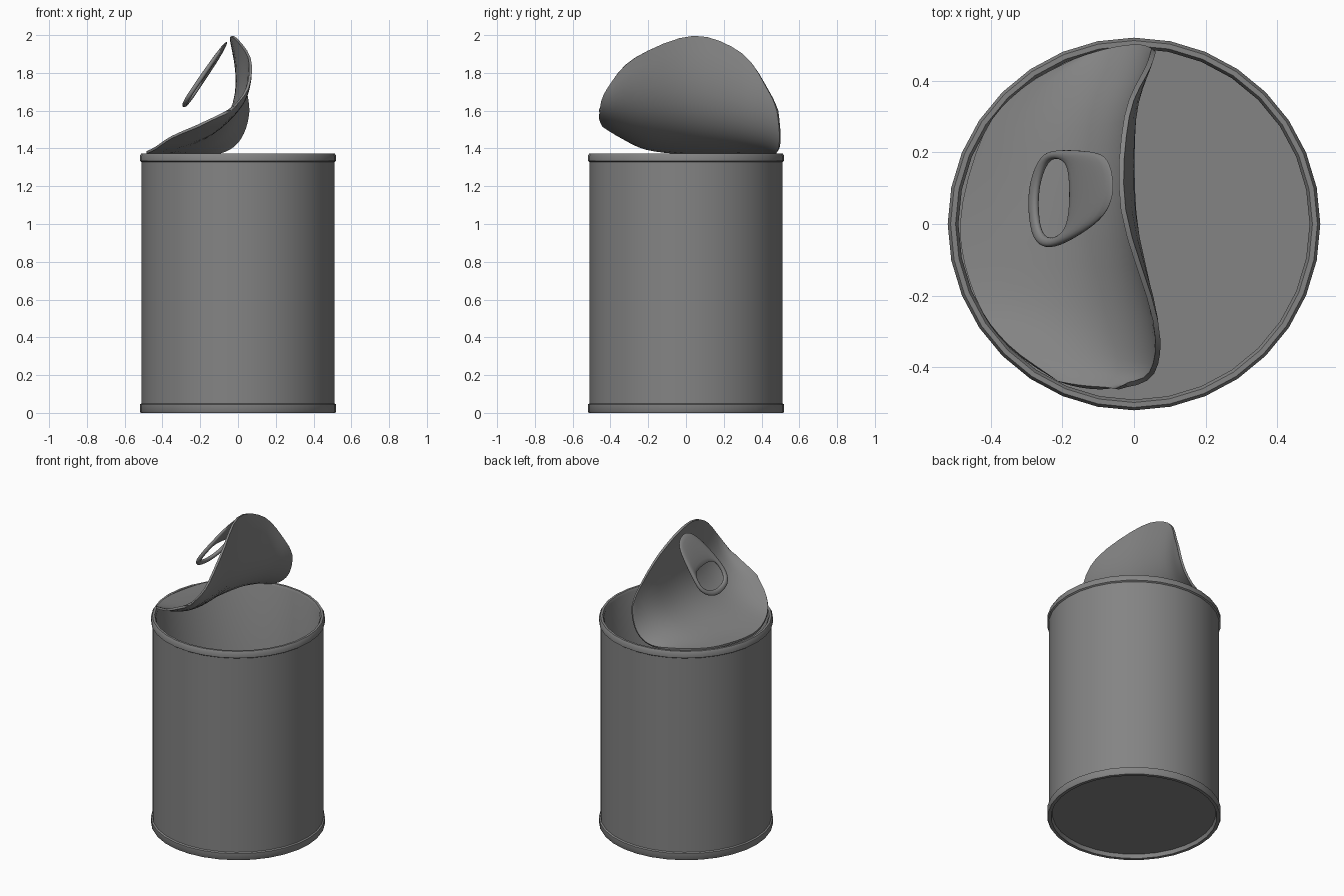
import bpy, bmesh, math
from mathutils import Vector

old = bpy.data.objects.get("Cube")
if old:
    bpy.data.objects.remove(old, do_unlink=True)

metal = bpy.data.materials.new("grey metal")
metal.use_nodes = True
grey = (0.23, 0.23, 0.23, 1)
metal.diffuse_color = grey
metal.node_tree.nodes["Principled BSDF"].inputs["Base Color"].default_value = grey


def finish(bm, name, thickness=0, smooth_levels=0, angle=35):
    """Turn a bmesh into a shaded metal object, optionally thickened and rounded."""
    bmesh.ops.recalc_face_normals(bm, faces=bm.faces)
    mesh = bpy.data.meshes.new(name)
    bm.to_mesh(mesh)
    bm.free()
    obj = bpy.data.objects.new(name, mesh)
    bpy.context.collection.objects.link(obj)
    mesh.materials.append(metal)
    bpy.ops.object.select_all(action='DESELECT')
    obj.select_set(True)
    bpy.context.view_layer.objects.active = obj
    if thickness:
        solid = obj.modifiers.new("thickness", 'SOLIDIFY')
        solid.thickness = thickness
        solid.offset = 0
    if smooth_levels:
        obj.modifiers.new("rounding", 'SUBSURF').levels = smooth_levels
    for name in [m.name for m in obj.modifiers]:
        bpy.ops.object.modifier_apply(modifier=name)
    bpy.ops.object.shade_smooth_by_angle(angle=math.radians(angle))
    return obj


def spline(points, t):
    """Smooth curve through the points, with t running from 0 to 1."""
    last = len(points) - 1
    i = min(int(t * last), last - 1)
    f = t * last - i
    a, b, c, d = (points[max(0, min(last, i + k))] for k in (-1, 0, 1, 2))
    return b + (c - a) * (f / 2) + (a * 2 - b * 5 + c * 4 - d) * (f * f / 2) \
        + (b * 3 - a - c * 3 + d) * (f ** 3 / 2)


# Can: hollow lathed body with a rolled rim at both ends and a recessed base
profile = [(0, .025), (.488, .025), (.495, 0), (.515, 0), (.52, .008), (.52, .045),
           (.511, .05), (.511, 1.328), (.52, 1.334), (.52, 1.36), (.512, 1.374),
           (.498, 1.374), (.49, 1.36), (.49, .045), (0, .045)]
bm = bmesh.new()
ring = [bm.verts.new((r, 0, z)) for r, z in profile]
edges = [bm.edges.new(pair) for pair in zip(ring, ring[1:])]
bmesh.ops.spin(bm, geom=ring + edges, cent=(0, 0, 0), axis=(0, 0, 1),
               angle=math.tau, steps=32, use_merge=True)
bmesh.ops.remove_doubles(bm, verts=bm.verts, dist=.0005)
finish(bm, "can_body")

# Lid: peeled disc, lofted front to back from hinge edge, bend and free edge
hinge = [(-.21, -.44, 1.52), (-.35, -.34, 1.46), (-.44, -.21, 1.4), (-.485, 0, 1.375),
         (-.42, .25, 1.375), (-.31, .38, 1.375), (-.17, .46, 1.375)]
bend = [(-.12, -.465, 1.565), (.02, -.42, 1.52), (.08, -.25, 1.45), (.12, .02, 1.4),
        (.09, .28, 1.37), (.06, .44, 1.37), (.03, .52, 1.36)]
free = [(-.04, -.455, 1.6), (.05, -.415, 1.72), (.06, -.27, 1.88), (-.03, .04, 1.995),
        (-.02, .3, 1.9), (.04, .44, 1.7), (.055, .485, 1.6)]
hinge, bend, free = ([Vector(p) for p in row] for row in (hinge, bend, free))
rows, cols = 24, 14
bm = bmesh.new()
grid = []
for i in range(rows + 1):
    a, b, c = (spline(row, i / rows) for row in (hinge, bend, free))
    line = []
    for j in range(cols + 1):
        t = j / cols
        line.append(bm.verts.new(a * (1 - t) ** 2 + b * (2 * t * (1 - t)) + c * t * t))
    grid.append(line)
for low, high in zip(grid, grid[1:]):
    for j in range(cols):
        bm.faces.new((low[j], low[j + 1], high[j + 1], high[j]))
finish(bm, "peeled_lid", thickness=.014, angle=40)

# Pull tab: tilted plate with a finger hole, attached near the tip of the lid
outer = [(-.295, .07), (-.285, -.04), (-.25, -.072), (-.2, -.06), (-.1, 0), (-.06, .05),
         (-.048, .11), (-.065, .19), (-.11, .205), (-.22, .21), (-.255, .195), (-.282, .14)]
hole = [(-.272, .06), (-.265, -.02), (-.24, -.04), (-.21, -.035), (-.192, -.01), (-.187, .04),
        (-.186, .08), (-.187, .13), (-.192, .17), (-.215, .185), (-.245, .175), (-.265, .12)]


def tab_loop(points):
    return [bm.verts.new((x, y, 1.62 + (x + .29) * 1.5 - .1 * (y - .07))) for x, y in points]


bm = bmesh.new()
outside, inside = tab_loop(outer), tab_loop(hole)
for i in range(len(outer)):
    k = i - 1
    bm.faces.new((outside[k], outside[i], inside[i], inside[k]))
finish(bm, "pull_tab", thickness=.026, smooth_levels=2, angle=60)
